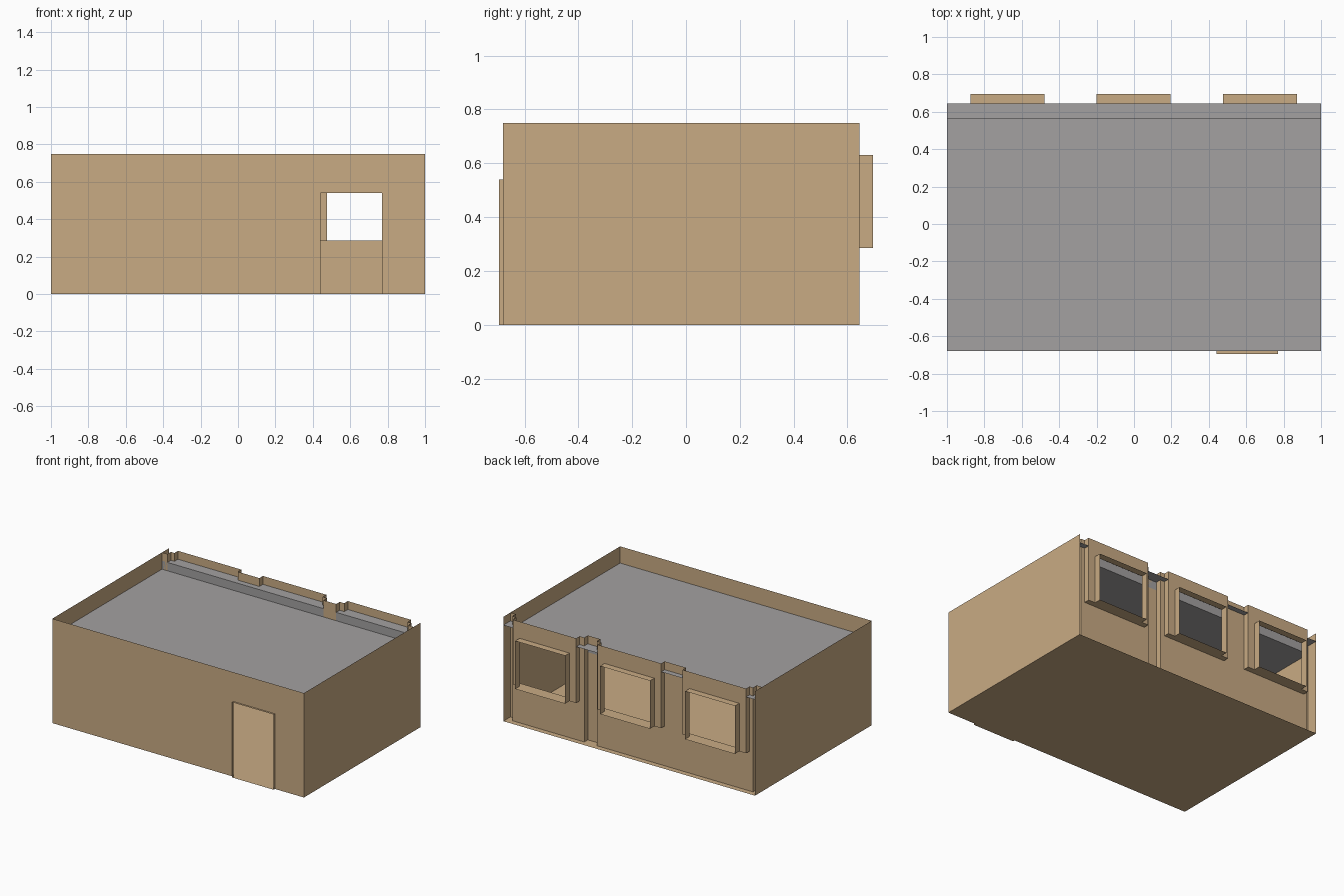
import bpy, bmesh

if "Cube" in bpy.data.objects:
    bpy.data.objects.remove(bpy.data.objects["Cube"])

# Main dimensions
FRONT, BACK = -0.68, 0.645
TOP, SILL, HEAD = 0.75, 0.285, 0.63
RECESS, GROOVE = 0.605, 0.565
WINDOWS = [-0.677, -0.002, 0.673]
WIN_HALF, PANEL_HALF = 0.198, 0.252


def material(name, color):
    m = bpy.data.materials.new(name)
    m.diffuse_color = (*color, 1)
    m.use_nodes = True
    m.node_tree.nodes["Principled BSDF"].inputs["Base Color"].default_value = m.diffuse_color
    return m


TAN = material("tan_plaster", (0.584, 0.407, 0.231))
GREY = material("grey_ceiling", (0.366, 0.356, 0.356))


def make(name, quads, mat):
    """Sheet object from a list of quads, with shared points merged."""
    bm = bmesh.new()
    for q in quads:
        bm.faces.new([bm.verts.new(p) for p in q])
    bmesh.ops.remove_doubles(bm, verts=bm.verts, dist=1e-4)
    me = bpy.data.meshes.new(name)
    bm.to_mesh(me)
    bm.free()
    me.materials.append(mat)
    ob = bpy.data.objects.new(name, me)
    bpy.context.collection.objects.link(ob)
    return ob


def ribbon(path, z0, z1):
    """Upright wall following a plan path of (x, y) points."""
    return [[(*a, z0), (*b, z0), (*b, z1), (*a, z1)] for a, b in zip(path, path[1:])]


def flat(x0, x1, y0, y1, z):
    return [[(x0, y0, z), (x1, y0, z), (x1, y1, z), (x0, y1, z)]]


def holed(x0, x1, z0, z1, hx0, hx1, hz1, y):
    """Upright plate whose opening starts at its bottom edge."""
    return (ribbon([(x0, y), (hx0, y)], z0, z1) + ribbon([(hx1, y), (x1, y)], z0, z1)
            + ribbon([(hx0, y), (hx1, y)], hz1, z1))


def tunnel(x0, x1, z0, z1, ya, yb):
    """Open box-shaped surround around an opening."""
    return (ribbon([(x0, ya), (x0, yb)], z0, z1) + ribbon([(x1, ya), (x1, yb)], z0, z1)
            + flat(x0, x1, ya, yb, z0) + flat(x0, x1, ya, yb, z1))


# Floor and side walls
make("floor", flat(-1, 1, FRONT, BACK, 0), TAN)
for side, x in (("left", -1), ("right", 1)):
    make(side + "_wall", ribbon([(x, FRONT), (x, BACK)], 0, TOP), TAN)

# Front wall with doorway and its surround
DX0, DX1, DTOP = 0.44, 0.77, 0.54
make("front_wall", holed(-1, 1, 0, TOP, DX0, DX1, DTOP, FRONT), TAN)
make("door_surround", tunnel(DX0, DX1, 0, DTOP, FRONT, -0.695), TAN)

# Stepped ceiling
profile = [(FRONT, HEAD), (GROOVE, HEAD), (GROOVE, 0.69), (BACK, 0.69)]
make("ceiling", [[(-1, *a), (1, *a), (1, *b), (-1, *b)]
                 for a, b in zip(profile, profile[1:])], GREY)

# Back wall: recessed plane with pipe grooves at both ends and between two windows
left_end = [(-1, GROOVE), (-0.957, GROOVE), (-0.957, RECESS)]
right_end = [(0.957, RECESS), (0.957, GROOVE), (1, GROOVE)]
mid_groove = [(0.285, RECESS), (0.285, GROOVE), (0.385, GROOVE), (0.385, RECESS)]
make("back_wall_lower", ribbon(left_end + mid_groove + right_end, 0, SILL), TAN)

edges = [(c - PANEL_HALF, c + PANEL_HALF) for c in WINDOWS]
piers = [left_end + [(edges[0][0], RECESS)],
         [(edges[0][1], RECESS), (edges[1][0], RECESS)],
         [(edges[1][1], RECESS)] + mid_groove + [(edges[2][0], RECESS)],
         [(edges[2][1], RECESS)] + right_end]
make("back_wall_piers", [q for p in piers for q in ribbon(p, SILL, TOP)], TAN)

# Window bays pushed outward, each with a projecting surround
for i, (c, (x0, x1)) in enumerate(zip(WINDOWS, edges), 1):
    w0, w1 = c - WIN_HALF, c + WIN_HALF
    bay = holed(x0, x1, SILL, TOP, w0, w1, HEAD, BACK)
    for x in (x0, x1):
        bay += ribbon([(x, RECESS), (x, BACK)], SILL, TOP)
    bay += flat(x0, x1, RECESS, BACK, SILL)
    make(f"window_bay_{i}", bay, TAN)
    make(f"window_surround_{i}", tunnel(w0, w1, SILL, HEAD, BACK, 0.695), TAN)
